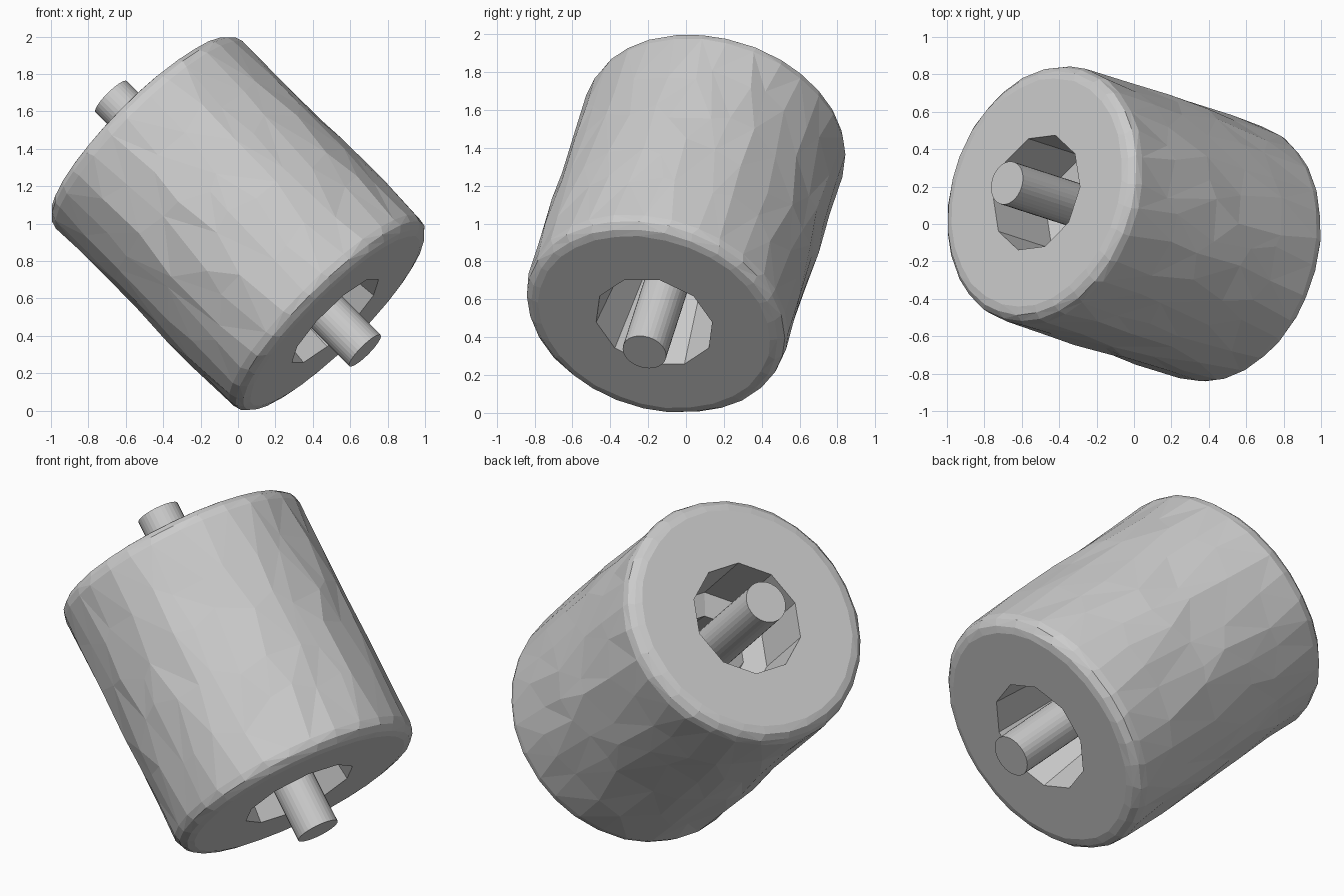
import bpy, bmesh, math, random
from mathutils import Vector, Matrix

if "Cube" in bpy.data.objects:
    bpy.data.objects.remove(bpy.data.objects["Cube"])

random.seed(4)
AXIS = Vector((-0.69, 0.223, 0.69)).normalized()
TILT = Matrix.Translation((0, 0, 1)) @ AXIS.to_track_quat('Z', 'Y').to_matrix().to_4x4()
SEG, HOLE_SIDES = 30, 10
H, R, B, HOLE, NECK = 0.755, 0.708, 0.08, 0.322, 0.2


def finish(bm, name):
    bmesh.ops.recalc_face_normals(bm, faces=bm.faces)
    mesh = bpy.data.meshes.new(name)
    bm.to_mesh(mesh)
    bm.free()
    obj = bpy.data.objects.new(name, mesh)
    obj.matrix_world = TILT
    bpy.context.collection.objects.link(obj)
    return obj


def poly_radius(r, a):
    # radius of a regular polygon at angle a
    step = 2 * math.pi / HOLE_SIDES
    return r * math.cos(step / 2) / math.cos(a % step - step / 2)


# Roller body: closed profile (radius, height, jitter, is_hole)
arc = [(R - B + B * math.cos(t), H - B + B * math.sin(t))
       for t in (math.radians(k) for k in (0, 30, 60, 90))]
profile = [(HOLE, -H, 0, True)]
profile += [(r, -z, 0.003, False) for r, z in reversed(arc)]
profile += [(R, z, 0.009, False) for z in (-0.42, -0.14, 0.14, 0.42)]
profile += [(r, z, 0.003, False) for r, z in arc]
# stepped hole at the top end, tapering open towards the bottom end
profile += [(HOLE, H, 0, True), (HOLE, 0.34, 0, True), (NECK, 0.30, 0, True)]

bm = bmesh.new()
rings = []
for r, z, jit, is_hole in profile:
    ring = []
    for i in range(SEG):
        a = 2 * math.pi * i / SEG
        rad = poly_radius(r, a) if is_hole else r + random.uniform(-jit, jit)
        a += random.uniform(-jit, jit) * 8
        dz = random.uniform(-jit, jit) * 8 if jit > 0.005 else 0
        ring.append(bm.verts.new((rad * math.cos(a), rad * math.sin(a), z + dz)))
    rings.append(ring)
for k, ring in enumerate(rings):
    nxt = rings[(k + 1) % len(rings)]
    for i in range(SEG):
        j = (i + 1) % SEG
        bm.faces.new((ring[i], ring[j], nxt[j], nxt[i]))
bmesh.ops.triangulate(bm, faces=bm.faces)
finish(bm, "roller_body")

# Axle passing through the hole
bm = bmesh.new()
bmesh.ops.create_cone(bm, cap_ends=True, segments=32, radius1=0.118,
                      radius2=0.118, depth=1.97)
finish(bm, "axle")
